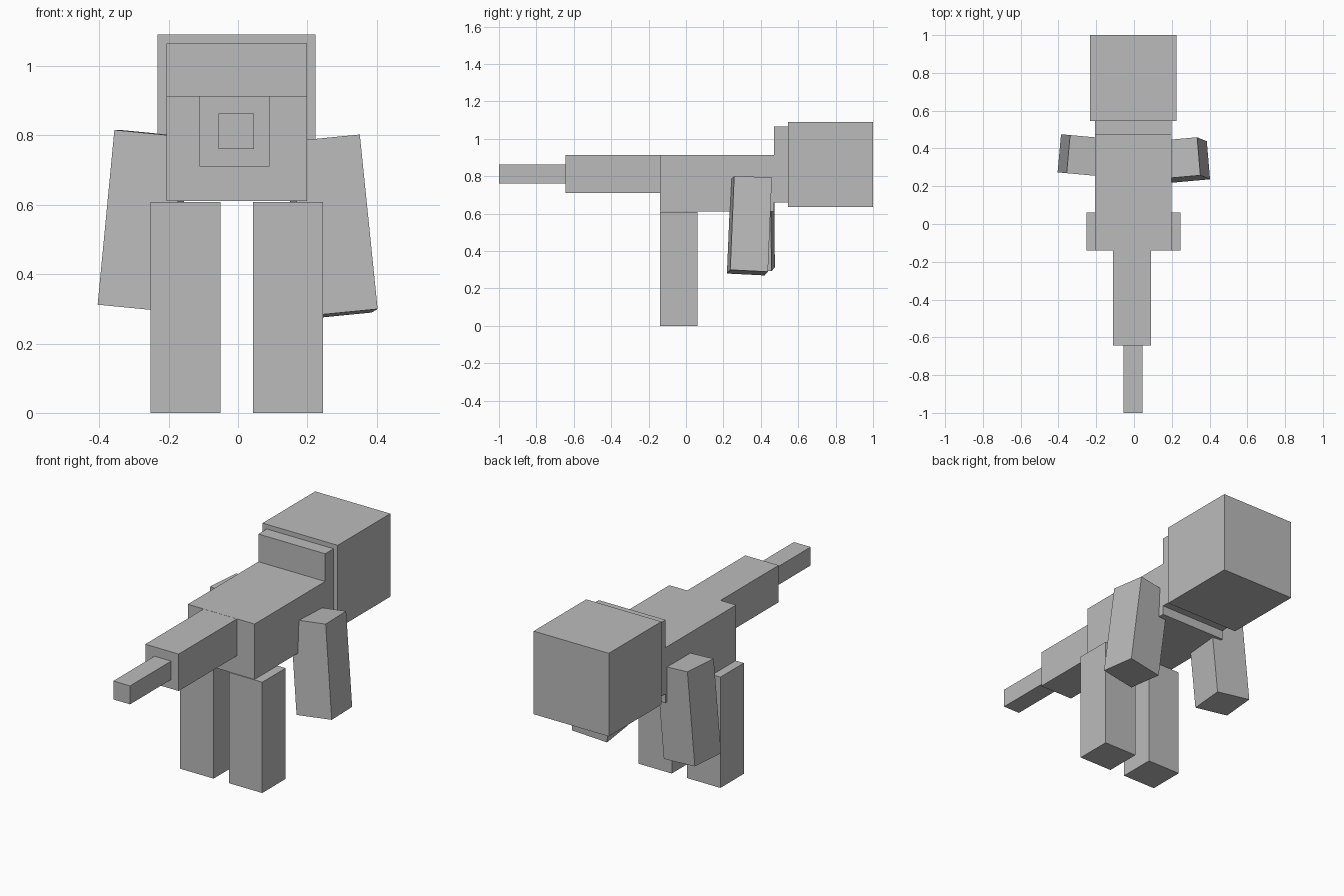
import bpy
from math import radians
from mathutils import Vector

cube = bpy.data.objects.get("Cube")
if cube:
    bpy.data.objects.remove(cube, do_unlink=True)

# Single plain grey
grey = bpy.data.materials.new("plain grey")
grey.use_nodes = True
colour = (0.5, 0.5, 0.5, 1)
grey.diffuse_color = colour
grey.node_tree.nodes["Principled BSDF"].inputs["Base Color"].default_value = colour

U = 0.0506  # every box is a whole number of these units


def box(name, centre, units, turn=(0, 0, 0)):
    """Flat-shaded box, sized in units, turned in degrees."""
    bpy.ops.mesh.primitive_cube_add(size=1, location=centre)
    ob = bpy.context.object
    ob.name = name
    ob.scale = Vector(units) * U
    ob.rotation_euler = [radians(a) for a in turn]
    ob.data.materials.append(grey)
    return ob


MID = -0.004

# Head and neck collar
box("head", (MID, 0.772, 0.863), (9, 9, 9))
box("neck", (MID, 0.512, 0.863), (8, 1.6, 8))

# Body and tapering tail
box("body", (MID, 0.166, 0.762), (8, 12.08, 6))
box("tail_base", (-0.01, -0.391, 0.812), (4, 10, 4))
box("tail_tip", (-0.005, -0.822, 0.812), (2, 7.04, 2))

# Legs
for side, x in (("left", 0.144), ("right", -0.151)):
    box(side + "_leg", (x, -0.039, 0.304), (4, 4, 12))

# Arms, splayed outward in a mid-step swing
box("left_arm", (0.268, 0.339, 0.536), (4, 4, 10), (-2.9, -5.6, 5.1))
box("right_arm", (-0.271, 0.363, 0.554), (4, 4, 10), (0, 5.5, -5.2))
